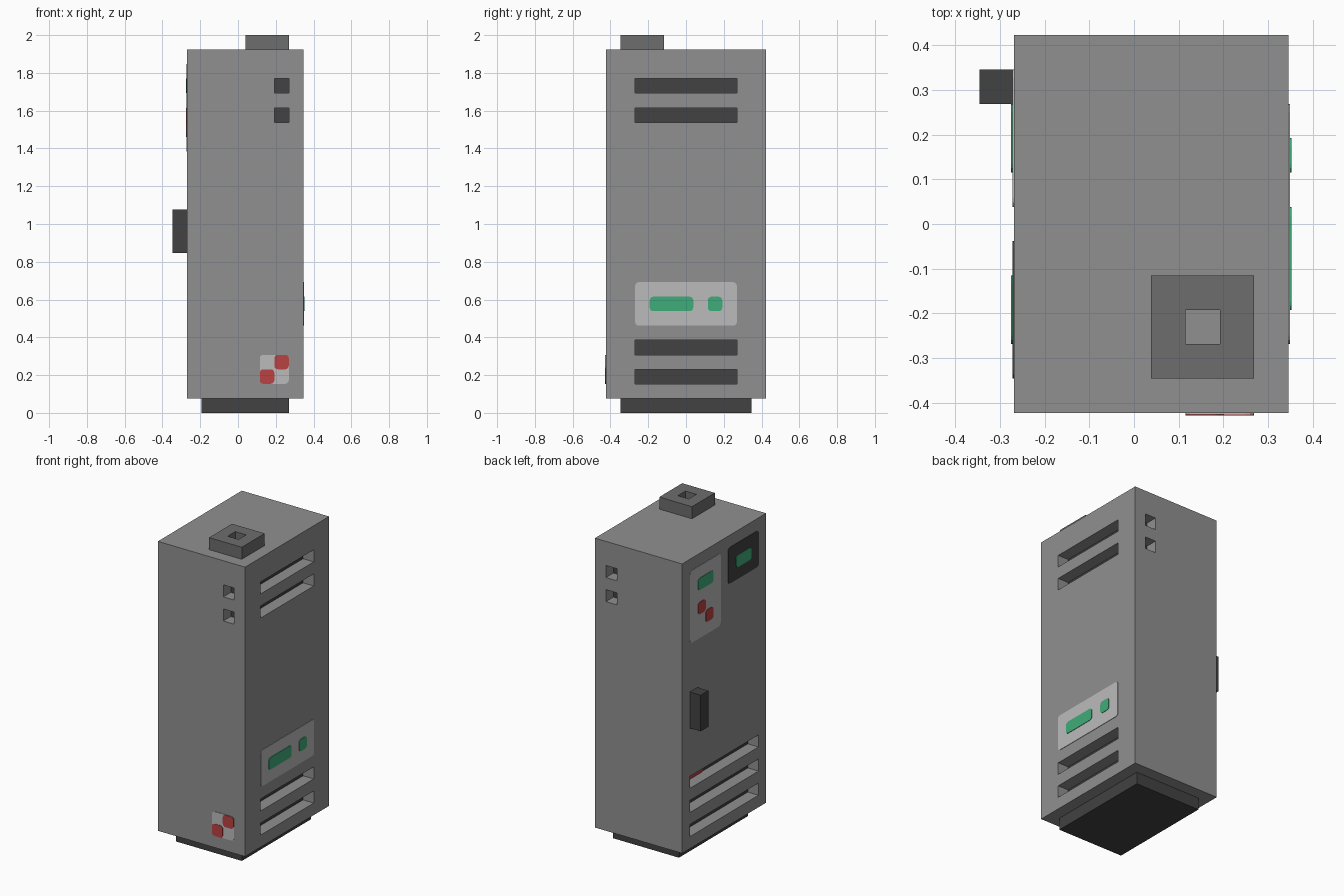
import bpy, bmesh, math
from mathutils import Vector, Matrix

U = 2 / 26          # one design unit
HALF_Y = 5.5        # body extents in units
LEFT, RIGHT = -3.5, 4.5

default = bpy.data.objects.get("Cube")
if default:
    bpy.data.objects.remove(default, do_unlink=True)


def material(name, rgb):
    m = bpy.data.materials.new(name)
    m.use_nodes = True
    m.diffuse_color = (*rgb, 1)
    m.node_tree.nodes["Principled BSDF"].inputs["Base Color"].default_value = (*rgb, 1)
    return m


grey = material("casing_grey", (0.28, 0.28, 0.28))
mid = material("cap_grey", (0.153, 0.153, 0.153))
dark = material("dark_grey", (0.054, 0.054, 0.054))
pale = material("pale_grey", (0.497, 0.497, 0.497))
green = material("light_green", (0.051, 0.413, 0.195))
red = material("light_red", (0.491, 0.054, 0.054))


def finish(name, bm, mat):
    bmesh.ops.recalc_face_normals(bm, faces=bm.faces)
    mesh = bpy.data.meshes.new(name)
    bm.to_mesh(mesh)
    bm.free()
    mesh.materials.append(mat)
    ob = bpy.data.objects.new(name, mesh)
    bpy.context.collection.objects.link(ob)
    return ob


def boxes(name, mat, *ranges, grow=0):
    """Boxes given as (x0, x1, y0, y1, z0, z1) in units, in one object."""
    bm = bmesh.new()
    for x0, x1, y0, y1, z0, z1 in ranges:
        centre = Vector((x0 + x1, y0 + y1, z0 + z1)) * U / 2
        size = Vector((x1 - x0, y1 - y0, z1 - z0)) * U + Vector((grow,) * 3)
        bmesh.ops.create_cube(bm, size=1, matrix=Matrix.Translation(centre) @ Matrix.Diagonal((*size, 1)))
    return finish(name, bm, mat)


def cut(ob, cutter):
    """Subtract the cutter, then discard it."""
    cutter.hide_render = True
    mod = ob.modifiers.new("cut", "BOOLEAN")
    mod.operation = "DIFFERENCE"
    mod.solver = "EXACT"
    mod.object = cutter
    bpy.context.view_layer.objects.active = ob
    bpy.ops.object.modifier_apply(modifier=mod.name)
    bpy.data.objects.remove(cutter, do_unlink=True)


def plate(name, mat, side, a0, a1, z0, z1, thick=0.003, depth=0):
    """Thin round-cornered plate on a side; a runs along y (or x on the front)."""
    r = 0.25
    place = {
        "right": lambda a, z, d: (RIGHT * U + d, a * U, z * U),
        "left": lambda a, z, d: (LEFT * U - d, a * U, z * U),
        "front": lambda a, z, d: (a * U, -HALF_Y * U - d, z * U),
    }[side]
    corners = [(a1 - r, z1 - r), (a0 + r, z1 - r), (a0 + r, z0 + r), (a1 - r, z0 + r)]
    outline = []
    for i, (ca, cz) in enumerate(corners):
        for k in range(4):
            t = math.pi / 2 * (i + k / 3)
            outline.append((ca + r * math.cos(t), cz + r * math.sin(t)))
    bm = bmesh.new()
    back = [bm.verts.new(place(a, z, depth - 0.001)) for a, z in outline]
    face = [bm.verts.new(place(a, z, depth + thick)) for a, z in outline]
    bm.faces.new(back)
    bm.faces.new(face)
    n = len(outline)
    for i in range(n):
        j = (i + 1) % n
        bm.faces.new((back[i], back[j], face[j], face[i]))
    return finish(name, bm, mat)


# Casing with vents cut one unit deep
casing = boxes("casing", grey, (LEFT, RIGHT, -HALF_Y, HALF_Y, 1, 25))
vents = []
for z in (2, 4, 20, 22):                      # right side
    vents.append((3.5, 5, -3.5, 3.5, z, z + 1))
for z in (2, 4, 6):                           # left side
    vents.append((-4, -2.5, -4.5, 4.5, z, z + 1))
for z in (20, 22):                            # front and back
    vents.append((2.5, 3.5, -6, -4.5, z, z + 1))
    vents.append((2.5, 3.5, 4.5, 6, z, z + 1))
cut(casing, boxes("vent_cutter", grey, *vents))

# Dark core, seen through the vents and as the base
boxes("core_and_base", dark, (-2.5, 3.5, -4.5, 4.5, 0.02, 24), grow=0.003)

# Top socket with a square hole
socket = boxes("top_socket", mid, (0.5, 3.5, -4.5, -1.5, 25, 26))
cut(socket, boxes("socket_cutter", mid, (1.5, 2.5, -3.5, -2.5, 24.5, 26.5)))

# Door handle
boxes("handle", dark, (-4.5, LEFT, 3.5, 4.5, 11, 14))

# Right side display
plate("right_panel", pale, "right", -3.5, 3.5, 6, 9)
plate("right_long_light", green, "right", -2.5, 0.5, 7, 8, 0.006)
plate("right_small_light", green, "right", 1.5, 2.5, 7, 8, 0.006)

# Left side displays
plate("left_panel", pale, "left", 0.5, 4.5, 18, 24)
plate("left_panel_light", green, "left", 1.5, 3.5, 22, 23, 0.006)
plate("left_red_light_upper", red, "left", 2.5, 3.5, 20, 21, 0.006)
plate("left_red_light_lower", red, "left", 1.5, 2.5, 19, 20, 0.006)
plate("left_dark_panel", dark, "left", -4.5, -0.5, 21, 24)
plate("left_dark_panel_light", green, "left", -3.5, -1.5, 22, 23, 0.006)

# Red light on the core, behind the upper left vent
plate("inner_red_light", red, "left", 1.5, 3.5, 6, 7, 0.006, -U)

# Checkered front label
plate("front_label", pale, "front", 1.5, 3.5, 2, 4)
for i in range(2):
    plate(f"front_label_red_{i + 1}", red, "front", 1.5 + i, 2.5 + i, 2 + i, 3 + i, 0.006)
